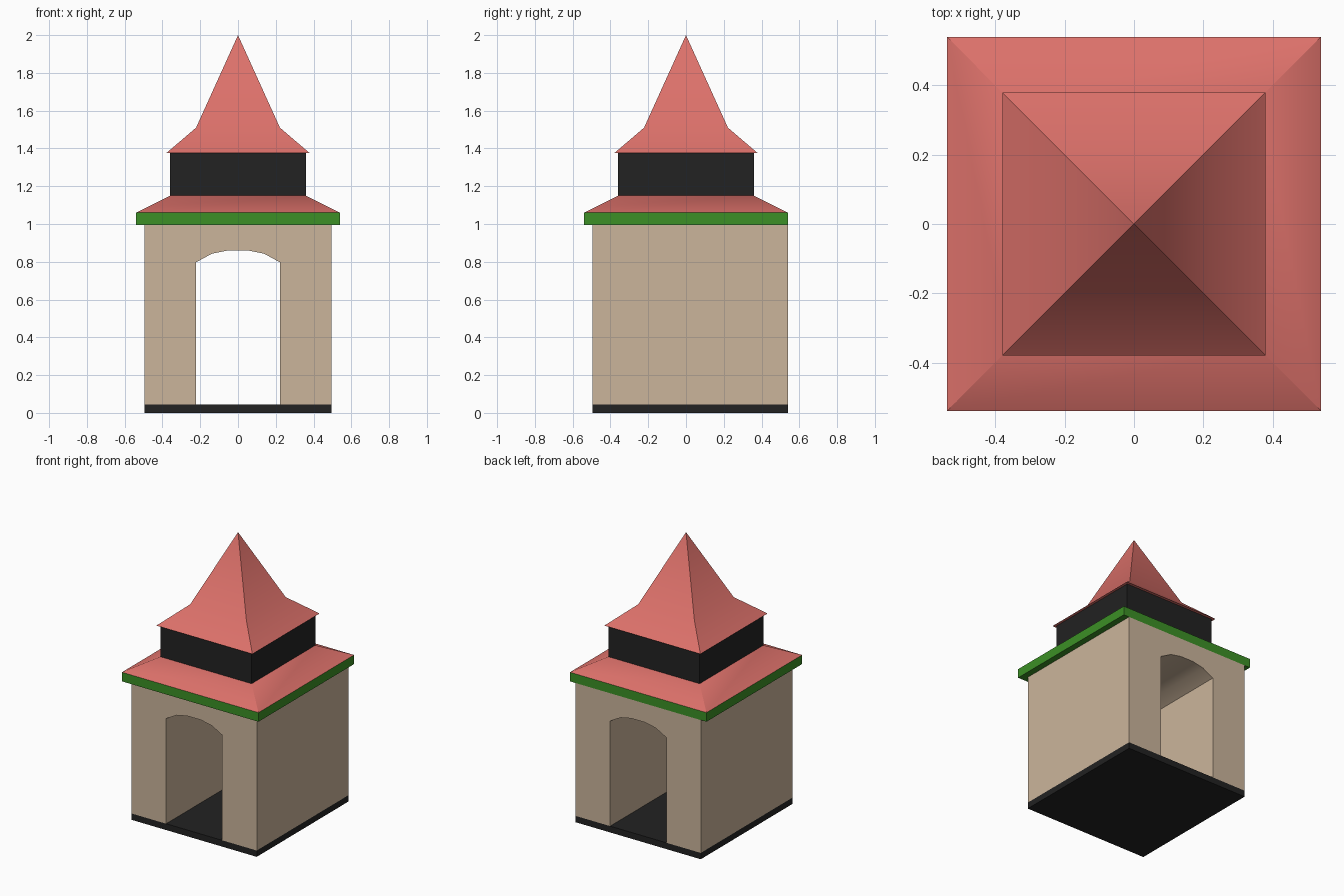
import bpy, bmesh, math

cube = bpy.data.objects.get("Cube")
if cube:
    bpy.data.objects.remove(cube, do_unlink=True)


def material(name, r, g, b):
    mat = bpy.data.materials.new(name)
    mat.use_nodes = True
    mat.diffuse_color = (r, g, b, 1)
    bsdf = next(n for n in mat.node_tree.nodes if n.type == 'BSDF_PRINCIPLED')
    bsdf.inputs["Base Color"].default_value = (r, g, b, 1)
    return mat


SAND = material("sandstone", 0.60, 0.46, 0.33)
RED = material("red_tile", 0.72, 0.165, 0.145)
GREEN = material("green_trim", 0.045, 0.28, 0.019)
BLACK = material("black_stone", 0.016, 0.016, 0.016)


def finish(name, bm, mat):
    bmesh.ops.recalc_face_normals(bm, faces=bm.faces)
    mesh = bpy.data.meshes.new(name)
    bm.to_mesh(mesh)
    bm.free()
    mesh.materials.append(mat)
    obj = bpy.data.objects.new(name, mesh)
    bpy.context.collection.objects.link(obj)
    bpy.ops.object.select_all(action='DESELECT')
    obj.select_set(True)
    bpy.context.view_layer.objects.active = obj
    bpy.ops.object.shade_smooth_by_angle(angle=math.radians(30))
    return obj


def square_stack(name, mat, rings, apex=None, y_back=None):
    """Stack of square rings (half width, height), closed by a cap or an apex."""
    bm = bmesh.new()
    loops = []
    for w, z in rings:
        back = w if y_back is None else y_back
        loops.append([bm.verts.new(p) for p in
                      ((-w, -w, z), (w, -w, z), (w, back, z), (-w, back, z))])
    for low, high in zip(loops, loops[1:]):
        for i in range(4):
            j = (i + 1) % 4
            bm.faces.new((low[i], low[j], high[j], high[i]))
    bm.faces.new(loops[0][::-1])
    if apex is None:
        bm.faces.new(loops[-1])
    else:
        tip = bm.verts.new((0, 0, apex))
        for i in range(4):
            bm.faces.new((loops[-1][i], loops[-1][(i + 1) % 4], tip))
    return finish(name, bm, mat)


WALL, BACK, FLOOR, EAVE = 0.495, 0.54, 0.045, 0.995

# Base slab, its top is the passage floor
square_stack("base_slab", BLACK, [(WALL, 0), (WALL, FLOOR)], y_back=BACK)

# Walls: arched gateway profile extruded from front to back
half_arch = [(0.222, FLOOR), (0.222, 0.797), (0.138, 0.843), (0.053, 0.86)]
arch = half_arch + [(-x, z) for x, z in reversed(half_arch)]
outline = [(-WALL, FLOOR), (-WALL, EAVE), (WALL, EAVE), (WALL, FLOOR)] + arch
bm = bmesh.new()
front = bm.faces.new([bm.verts.new((x, -WALL, z)) for x, z in outline])
result = bmesh.ops.extrude_face_region(bm, geom=[front], use_keep_orig=True)
moved = [v for v in result["geom"] if isinstance(v, bmesh.types.BMVert)]
bmesh.ops.translate(bm, verts=moved, vec=(0, BACK + WALL, 0))
finish("arched_walls", bm, SAND)

# Trim, skirt roof, drum and flared spire
square_stack("eave_trim", GREEN, [(0.54, EAVE), (0.54, 1.06)])
square_stack("lower_roof", RED, [(0.54, 1.06), (0.36, 1.15)])
square_stack("upper_drum", BLACK, [(0.36, 1.15), (0.36, 1.375)])
square_stack("spire_roof", RED, [(0.38, 1.375), (0.222, 1.51)], apex=2.0)
